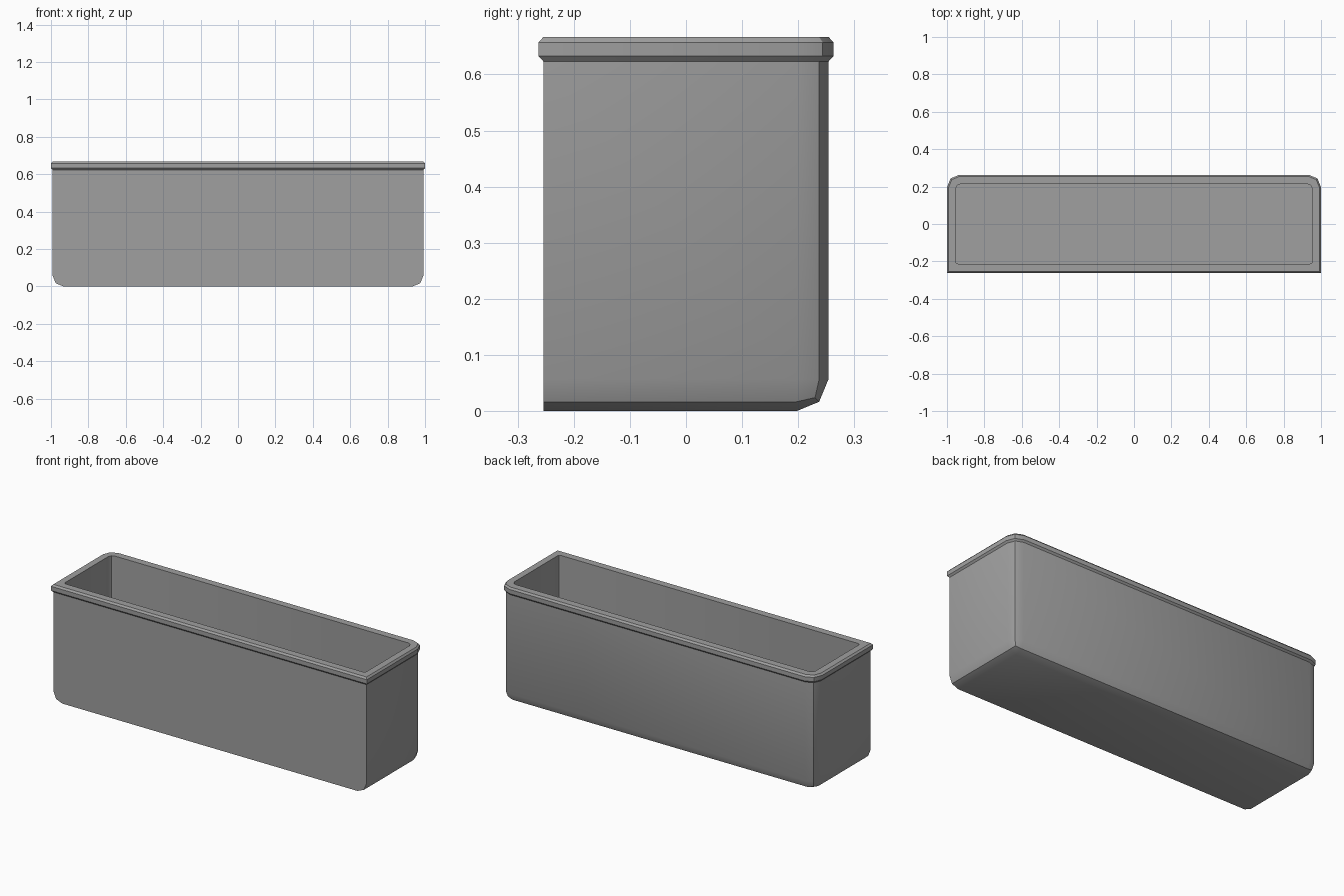
import bpy
import bmesh
from math import cos, sin, pi, radians
from mathutils import Matrix, Vector

cube = bpy.data.objects.get("Cube")
if cube:
    bpy.data.objects.remove(cube, do_unlink=True)

HX, HY = 0.991, 0.254        # half size of the body
RADIUS = 0.057               # rounding of the back and bottom edges
RIM_Z, TOP_Z, FLOOR_Z = 0.623, 0.667, 0.04
LIP = 0.009                  # how far the rim stands out

grey = bpy.data.materials.new("grey_plastic")
grey.use_nodes = True
colour = (0.35, 0.35, 0.35, 1)
grey.diffuse_color = colour
grey.node_tree.nodes["Principled BSDF"].inputs["Base Color"].default_value = colour


def ring(bm, hx, hy, front_r, back_r, z):
    """Rectangle outline with three points on each corner."""
    verts = []
    for i, (sx, sy) in enumerate([(1, 1), (-1, 1), (-1, -1), (1, -1)]):
        r = back_r if sy > 0 else front_r
        for k in range(3):
            a = (i + k / 2) * pi / 2
            verts.append(bm.verts.new((sx * (hx - r) + r * cos(a),
                                       sy * (hy - r) + r * sin(a), z)))
    return verts


def bridge(bm, lower, upper):
    n = len(lower)
    for i in range(n):
        j = (i + 1) % n
        bm.faces.new((lower[i], lower[j], upper[j], upper[i]))


bm = bmesh.new()

# Body: box with rounded back and bottom edges, flat front
size = Matrix.Diagonal((2 * HX, 2 * HY, RIM_Z, 1))
bmesh.ops.create_cube(bm, size=1, matrix=Matrix.Translation((0, 0, RIM_Z / 2)) @ size)


def is_rounded(edge):
    mid = (edge.verts[0].co + edge.verts[1].co) / 2
    on_front = all(v.co.y < 0 for v in edge.verts)
    on_top = all(v.co.z > RIM_Z / 2 for v in edge.verts)
    return not on_front and not on_top and (mid.z < 0.01 or mid.y > HY - 0.01)


bmesh.ops.bevel(bm, geom=[e for e in bm.edges if is_rounded(e)], offset=RADIUS,
                segments=2, profile=0.5, affect='EDGES')
bm.normal_update()
top = [f for f in bm.faces if f.normal.z > 0.9]
bmesh.ops.delete(bm, geom=top, context='FACES_ONLY')

# Rim and hollow inside: outlines stacked up, over and down to the floor
rings = [
    ring(bm, HX, HY, 0, RADIUS, RIM_Z),
    ring(bm, HX + LIP, HY + LIP, 0, RADIUS + LIP, RIM_Z + 0.01),
    ring(bm, HX + LIP, HY + LIP, 0, RADIUS + LIP, TOP_Z - 0.01),
    ring(bm, HX, HY, 0, RADIUS, TOP_Z),
    ring(bm, 0.953, 0.213, 0.012, 0.024, TOP_Z),
    ring(bm, 0.953, 0.213, 0.012, 0.024, FLOOR_Z),
]
for lower, upper in zip(rings, rings[1:]):
    bridge(bm, lower, upper)
bm.faces.new(rings[-1])

# Weld body and rim into one shell
bmesh.ops.remove_doubles(bm, verts=bm.verts, dist=0.001)
bmesh.ops.recalc_face_normals(bm, faces=bm.faces)

mesh = bpy.data.meshes.new("storage_bin")
bm.to_mesh(mesh)
bm.free()
mesh.materials.append(grey)
storage_bin = bpy.data.objects.new("storage_bin", mesh)
bpy.context.collection.objects.link(storage_bin)

bpy.ops.object.select_all(action='DESELECT')
storage_bin.select_set(True)
bpy.context.view_layer.objects.active = storage_bin
bpy.ops.object.shade_smooth_by_angle(angle=radians(30))
